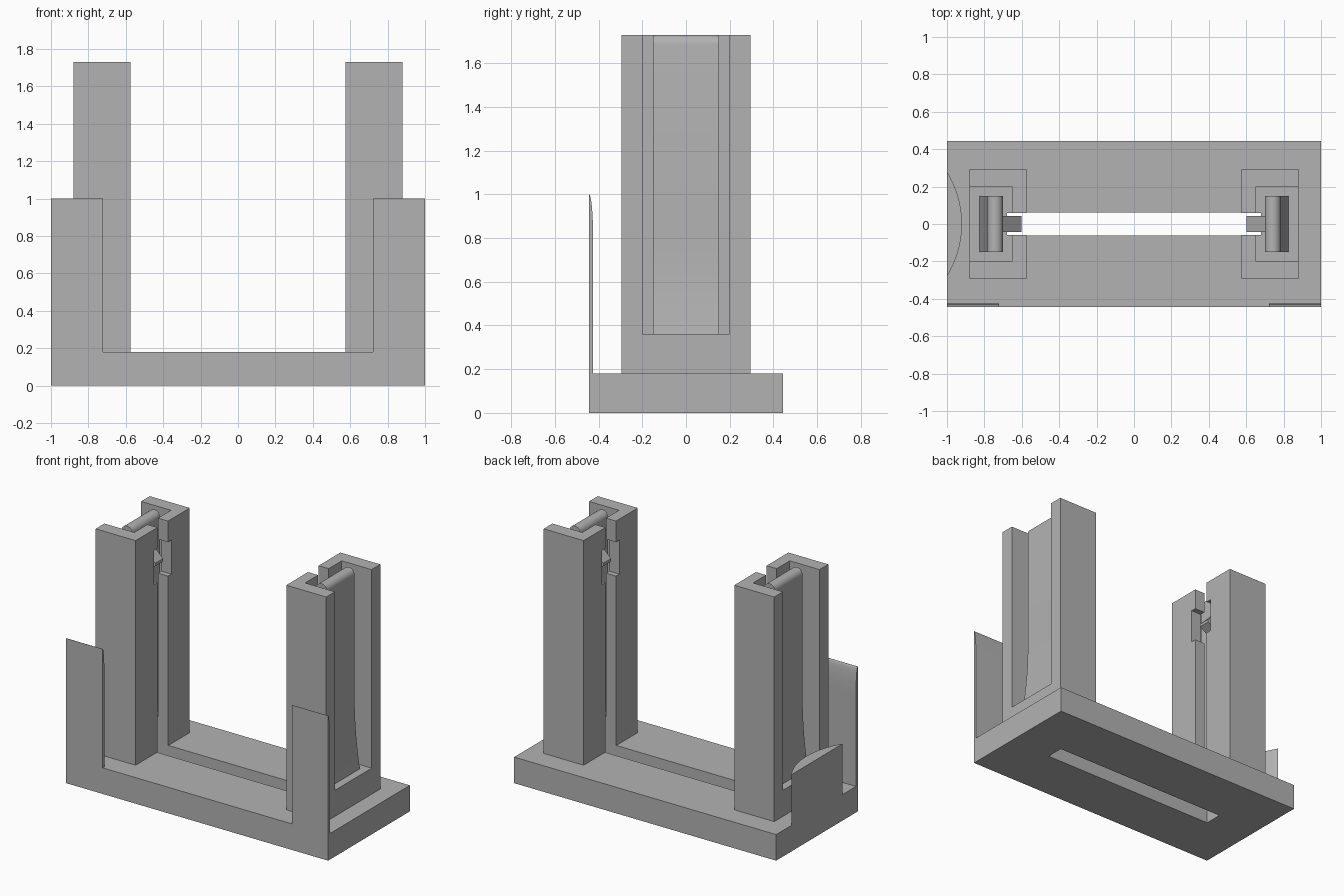
import bpy
import bmesh
import math
from mathutils import Vector

default = bpy.data.objects.get("Cube")
if default:
    bpy.data.objects.remove(default, do_unlink=True)

grey = bpy.data.materials.new("plain_grey")
grey.use_nodes = True
COLOUR = (0.45, 0.45, 0.45, 1)
grey.diffuse_color = COLOUR
grey.node_tree.nodes["Principled BSDF"].inputs["Base Color"].default_value = COLOUR


def prism(name, points, direction, smooth=False):
    """Extrude a closed 3D outline along a direction."""
    bm = bmesh.new()
    face = bm.faces.new([bm.verts.new(p) for p in points])
    made = bmesh.ops.extrude_face_region(bm, geom=[face])["geom"]
    moved = [g for g in made if isinstance(g, bmesh.types.BMVert)]
    bmesh.ops.translate(bm, verts=moved, vec=Vector(direction))
    bmesh.ops.recalc_face_normals(bm, faces=bm.faces)
    mesh = bpy.data.meshes.new(name)
    bm.to_mesh(mesh)
    bm.free()
    mesh.materials.append(grey)
    obj = bpy.data.objects.new(name, mesh)
    bpy.context.collection.objects.link(obj)
    if smooth:
        bpy.ops.object.select_all(action="DESELECT")
        bpy.context.view_layer.objects.active = obj
        obj.select_set(True)
        bpy.ops.object.shade_smooth_by_angle(angle=math.radians(30))
    return obj


def box(name, x, y, z):
    outline = [(x[0], y[0], z[0]), (x[1], y[0], z[0]), (x[1], y[1], z[0]), (x[0], y[1], z[0])]
    return prism(name, outline, (0, 0, z[1] - z[0]))


def cut(target, *cutters):
    """Subtract the cutters from the target and remove them."""
    for cutter in cutters:
        cutter.hide_render = True
        mod = target.modifiers.new("cut", "BOOLEAN")
        mod.operation = "DIFFERENCE"
        mod.solver = "EXACT"
        mod.object = cutter
        bpy.context.view_layer.objects.active = target
        bpy.ops.object.modifier_apply(modifier=mod.name)
        bpy.data.objects.remove(cutter, do_unlink=True)


DECK, TOP, HALF_Y = 0.18, 1.73, 0.445

# Base plate with a long slot
base = box("base_plate", (-1, 1), (-HALF_Y, HALF_Y), (0, DECK))
cut(base, box("slot_cutter", (-0.68, 0.68), (-0.062, 0.062), (-0.1, 0.3)))

# Round-faced stop on one end
radius = 0.53
spread = math.asin(0.28 / radius)
centre = -0.92 - radius
arc = [spread * (i / 10 - 1) for i in range(21)]
prism("end_stop", [(centre + radius * math.cos(a), radius * math.sin(a), DECK) for a in arc],
      (0, 0, 0.35), True)

for side, s in (("left", 1), ("right", -1)):
    def span(a, b):
        return tuple(sorted((s * a, s * b)))

    # Tower with an outward pocket, an inner slit and a latch window
    tower = box(side + "_tower", span(0.575, 0.88), (-0.295, 0.295), (DECK, TOP))
    cut(tower,
        box("pocket_cutter", span(0.652, 1), (-0.2, 0.2), (0.36, 2)),
        box("slit_cutter", span(0.5, 0.68), (-0.058, 0.058), (0, 2)),
        box("window_cutter", span(0.5, 0.67), (-0.095, 0.095), (1.35, 1.585)))

    # Spring arm: round top, outer face flaring towards the foot
    inner, outer = 0.70, 0.785
    r = (outer - inner) / 2
    profile = [(inner, 0.36)]
    for i in range(13):
        a = math.pi * (1 - i / 12)
        profile.append((inner + r + r * math.cos(a), TOP - r + r * math.sin(a)))
    for i in range(9):
        t = i / 8
        profile.append((outer + 0.04 * t ** 2, 0.85 - 0.49 * t))
    prism(side + "_spring_arm", [(s * x, -0.15, z) for x, z in profile], (0, 0.3, 0), True)

    # Wedge catch on the arm, reaching into the window
    wedge = [(inner, 1.57), (0.602, 1.47), (0.602, 1.45), (inner, 1.39)]
    prism(side + "_catch", [(s * x, -0.042, z) for x, z in wedge], (0, 0.084, 0))

    # Front panel thinning to a curved tip
    back = [(-HALF_Y, DECK), (-HALF_Y + 0.02, DECK)]
    for i in range(11):
        a = math.pi / 2 * i / 10
        back.append((-HALF_Y + 0.001 + 0.019 * math.cos(a), 0.8 + 0.2 * math.sin(a)))
    back.append((-HALF_Y, 1.0))
    prism(side + "_front_panel", [(s * 0.722, y, z) for y, z in back], (s * 0.278, 0, 0), True)
